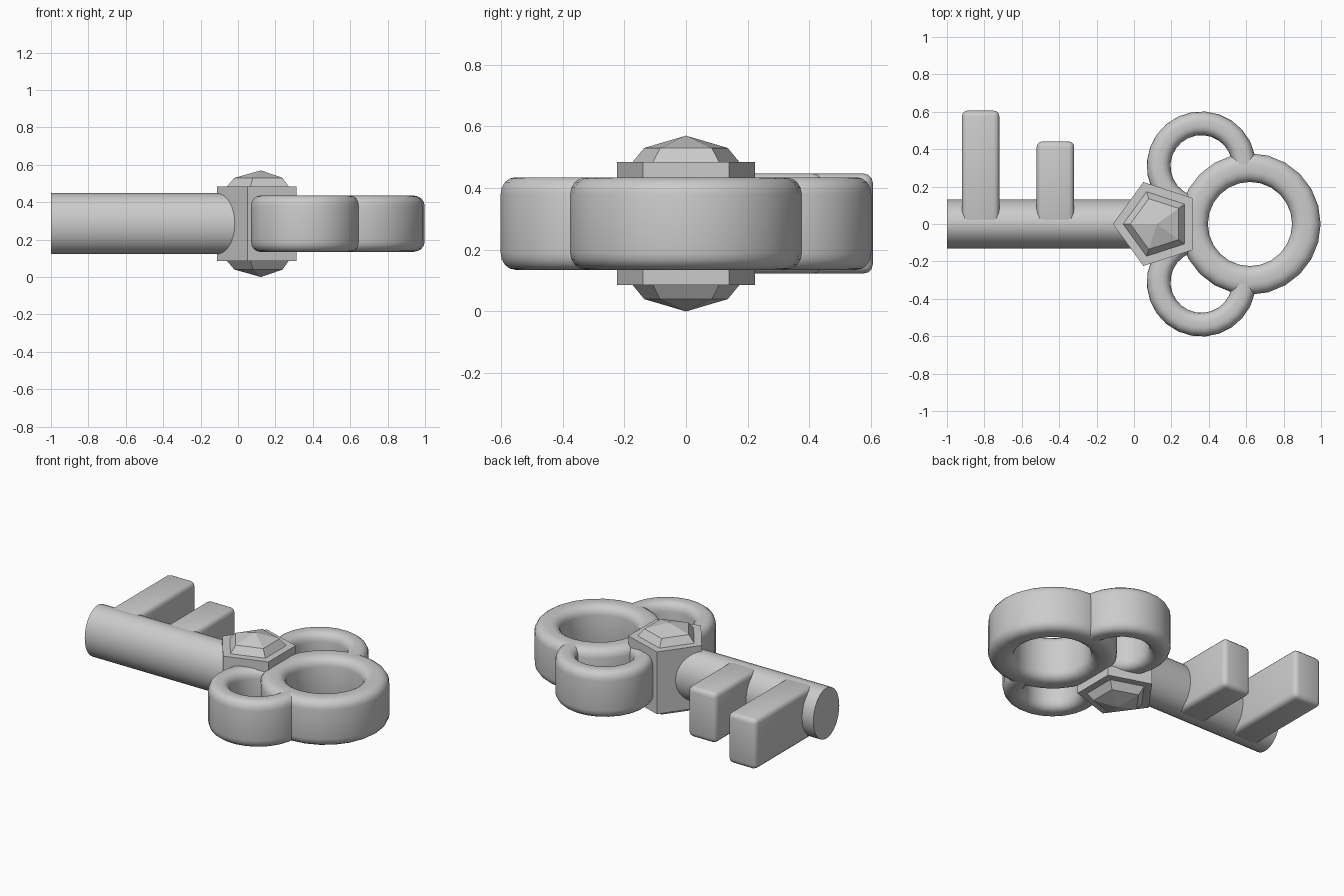
import bpy, bmesh
from math import sin, cos, pi, radians

if "Cube" in bpy.data.objects:
    bpy.data.objects.remove(bpy.data.objects["Cube"])

ZC = 0.285  # mid height of the key


def make_object(name, bm, smooth=None):
    bmesh.ops.recalc_face_normals(bm, faces=bm.faces)
    me = bpy.data.meshes.new(name)
    bm.to_mesh(me)
    bm.free()
    ob = bpy.data.objects.new(name, me)
    bpy.context.collection.objects.link(ob)
    if smooth:
        bpy.ops.object.select_all(action='DESELECT')
        ob.select_set(True)
        bpy.context.view_layer.objects.active = ob
        bpy.ops.object.shade_smooth_by_angle(angle=radians(smooth))
    return ob


def loft(name, rings, closed=False, smooth=None):
    """Skin a list of rings; cap the ends unless closed."""
    bm = bmesh.new()
    loops = [[bm.verts.new(p) for p in ring] for ring in rings]
    n = len(loops[0])
    pairs = list(zip(loops, loops[1:]))
    if closed:
        pairs.append((loops[-1], loops[0]))
    for a, b in pairs:
        for i in range(n):
            j = (i + 1) % n
            bm.faces.new((a[i], a[j], b[j], b[i]))
    if not closed:
        bm.faces.new(loops[0])
        bm.faces.new(loops[-1])
    bmesh.ops.remove_doubles(bm, verts=bm.verts, dist=1e-5)
    return make_object(name, bm, smooth)


def rounded_section(half_w, half_h, bw, bh, steps=4):
    """Rounded rectangle as (radial, vertical) offsets."""
    pts = []
    for q, (sx, sz) in enumerate([(1, 1), (-1, 1), (-1, -1), (1, -1)]):
        for k in range(steps + 1):
            a = (q + k / steps) * pi / 2
            pts.append((sx * (half_w - bw) + bw * cos(a),
                        sz * (half_h - bh) + bh * sin(a)))
    return pts


def bow_ring(name, cx, cy, r_in, r_out, start, end, segs, flip=1):
    full = abs(end - start - 360) < 1e-6
    half = (r_out - r_in) / 2
    section = rounded_section(half, 0.15, half * 0.75, 0.055)
    rings = []
    for s in range(segs if full else segs + 1):
        a = radians(start + (end - start) * s / segs)
        rings.append([(cx + (r_in + half + u) * cos(a),
                       flip * (cy + (r_in + half + u) * sin(a)), ZC + w)
                      for u, w in section])
    return loft(name, rings, full, 40)


def pentagon(r, z):
    # one corner points toward the shaft
    return [(0.123 + r * cos(pi + i * 2 * pi / 5), r * sin(pi + i * 2 * pi / 5), z)
            for i in range(5)]


# Shaft: oval bar running into the collar
loft("shaft", [[(x, 0.132 * cos(i * pi / 16), ZC + 0.163 * sin(i * pi / 16))
                for i in range(32)] for x in (-1.0, 0.1)], smooth=40)

# Collar: five-sided block
loft("collar", [pentagon(0.236, 0.085), pentagon(0.236, 0.485)])

# Gem: faceted cap above and below the collar
for name, s in (("gem_top", 1), ("gem_bottom", -1)):
    loft(name, [pentagon(0.19, ZC + s * 0.19), pentagon(0.1425, ZC + s * 0.245),
                pentagon(0.0, ZC + s * 0.285)][:2])
    tip = bpy.data.objects[name]
    bm = bmesh.new()
    bm.from_mesh(tip.data)
    cap = max(bm.faces, key=lambda f: s * f.calc_center_median().z)
    poke = bmesh.ops.poke(bm, faces=[cap])
    poke["verts"][0].co.z = ZC + s * 0.285
    bm.to_mesh(tip.data)
    bm.free()

# Bow: one large ring and two side rings that end inside it
bow_ring("large_ring", 0.62, 0, 0.225, 0.378, 0, 360, 24)
for name, flip in (("side_ring_back", 1), ("side_ring_front", -1)):
    bow_ring(name, 0.36, 0.31, 0.165, 0.292, -3, 263, 18, flip)

# Teeth: rounded bars on one side of the shaft
for name, x0, x1, y1 in (("long_tooth", -0.92, -0.72, 0.606),
                         ("short_tooth", -0.52, -0.32, 0.442)):
    bm = bmesh.new()
    bmesh.ops.create_cube(bm, size=1)
    for v in bm.verts:
        v.co = ((x0 + x1) / 2 + v.co.x * (x1 - x0),
                y1 / 2 + v.co.y * y1, ZC + v.co.z * 0.324)
    bmesh.ops.bevel(bm, geom=bm.edges[:], offset=0.03, segments=3,
                    profile=0.5, affect='EDGES')
    make_object(name, bm, 40)
